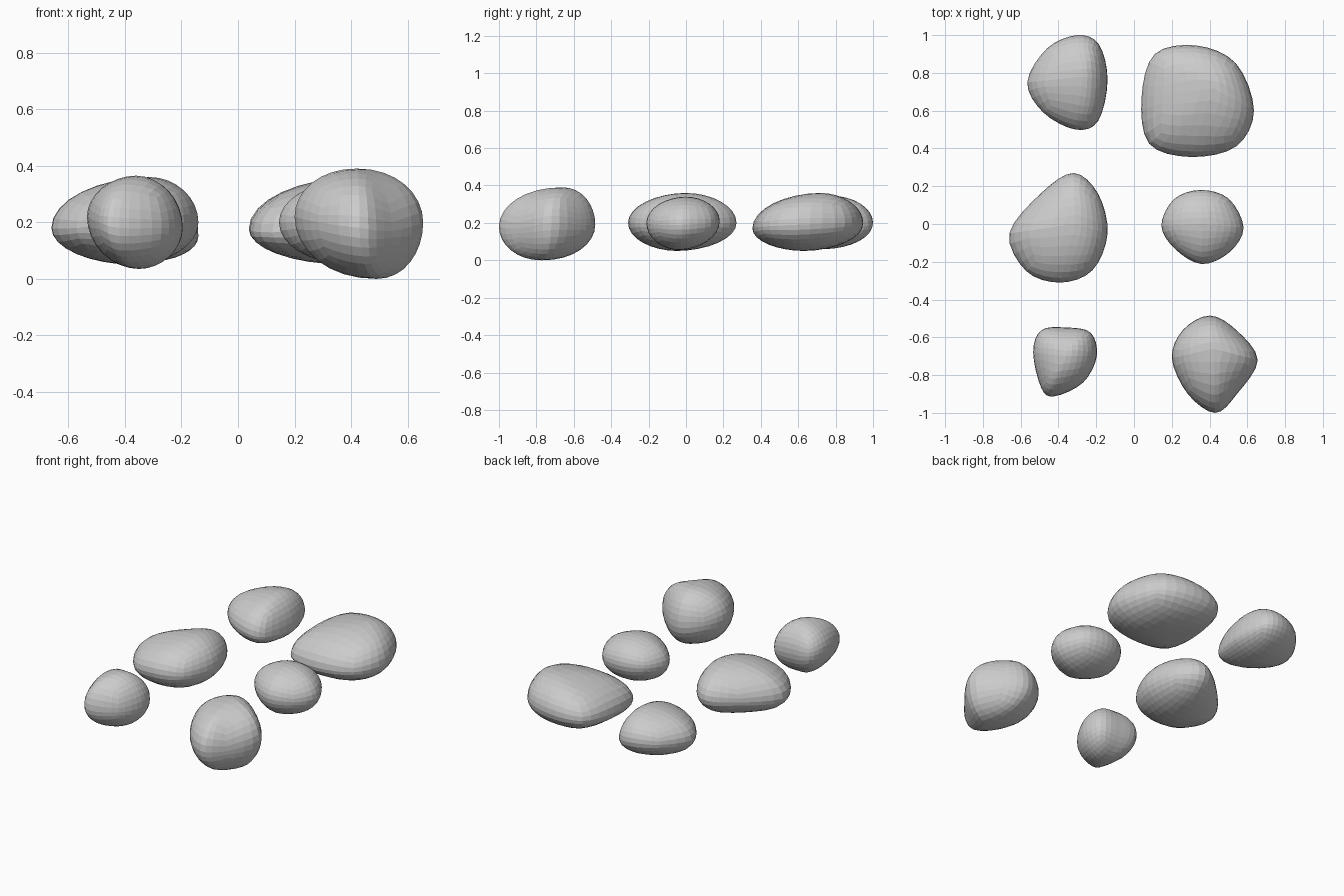
import bpy, bmesh, math
from mathutils import Vector

if "Cube" in bpy.data.objects:
    bpy.data.objects.remove(bpy.data.objects["Cube"])


def spline(pts, t):
    """Closed Catmull-Rom curve through the rim points."""
    n = len(pts)
    i = math.floor(t)
    f = t - i
    a, b, c, d = (pts[(i + k) % n] for k in (-1, 0, 1, 2))
    return b + 0.5 * f * ((c - a) + f * ((2*a - 5*b + 4*c - d) + f * (3*(b - c) + d - a)))


def stone(name, top, bottom, rim, power=1.05, cuts=7):
    """Boulder: rim runs counter-clockwise from +x, domed up to top and down to bottom."""
    rim = [Vector(p) for p in rim]
    top, bottom = Vector(top), Vector(bottom)
    bm = bmesh.new()
    bmesh.ops.create_cube(bm, size=2)
    bmesh.ops.subdivide_edges(bm, edges=bm.edges[:], cuts=cuts, use_grid_fill=True)
    for v in bm.verts:
        # even spread of the cube grid over a sphere
        d = Vector([math.tan(c * math.pi / 4) for c in v.co]).normalized()
        theta = math.atan2(d.y, d.x) % math.tau
        edge = spline(rim, theta / math.tau * len(rim))
        pole = top if d.z > 0 else bottom
        out = math.hypot(d.x, d.y) ** power
        p = pole.lerp(edge, out)
        p.z = edge.z + (pole.z - edge.z) * abs(d.z)
        v.co = p
    bmesh.ops.recalc_face_normals(bm, faces=bm.faces[:])
    mesh = bpy.data.meshes.new(name)
    bm.to_mesh(mesh)
    bm.free()
    ob = bpy.data.objects.new(name, mesh)
    bpy.context.collection.objects.link(ob)
    return ob


# Back row
stone("stone_back_left", (-.27, .78, .345), (-.32, .74, .06), [
    (-.14, .76, .15), (-.185, .95, .18), (-.30, 1.0, .20), (-.46, .93, .20),
    (-.565, .75, .19), (-.48, .59, .19), (-.31, .50, .18), (-.19, .545, .16)])
stone("stone_back_right", (.42, .72, .36), (.38, .63, .05), [
    (.635, .60, .19), (.54, .85, .20), (.33, .945, .20), (.11, .90, .19),
    (.04, .67, .18), (.08, .425, .165), (.30, .355, .17), (.54, .41, .18)])

# Middle row
stone("stone_middle_left", (-.31, .0, .36), (-.37, -.05, .05), [
    (-.14, -.05, .20), (-.19, .16, .20), (-.32, .27, .20), (-.49, .165, .19),
    (-.66, -.05, .18), (-.57, -.25, .18), (-.39, -.31, .20), (-.22, -.245, .20)])
stone("stone_middle_right", (.36, .0, .34), (.37, -.04, .055), [
    (.58, -.02, .19), (.50, .135, .20), (.35, .18, .21), (.21, .13, .21),
    (.145, -.01, .20), (.22, -.135, .20), (.36, -.212, .20), (.505, -.15, .19)])

# Front row
stone("stone_front_left", (-.36, -.70, .365), (-.35, -.71, .035), [
    (-.197, -.70, .18), (-.23, -.575, .19), (-.36, -.548, .20), (-.49, -.562, .21),
    (-.534, -.68, .22), (-.49, -.87, .20), (-.42, -.912, .18), (-.27, -.84, .18)])
stone("stone_front_right", (.42, -.66, .39), (.49, -.77, .0), [
    (.655, -.72, .20), (.54, -.56, .19), (.40, -.485, .19), (.26, -.56, .21),
    (.20, -.71, .22), (.285, -.90, .20), (.43, -1.0, .18), (.545, -.90, .17)], power=.95)
